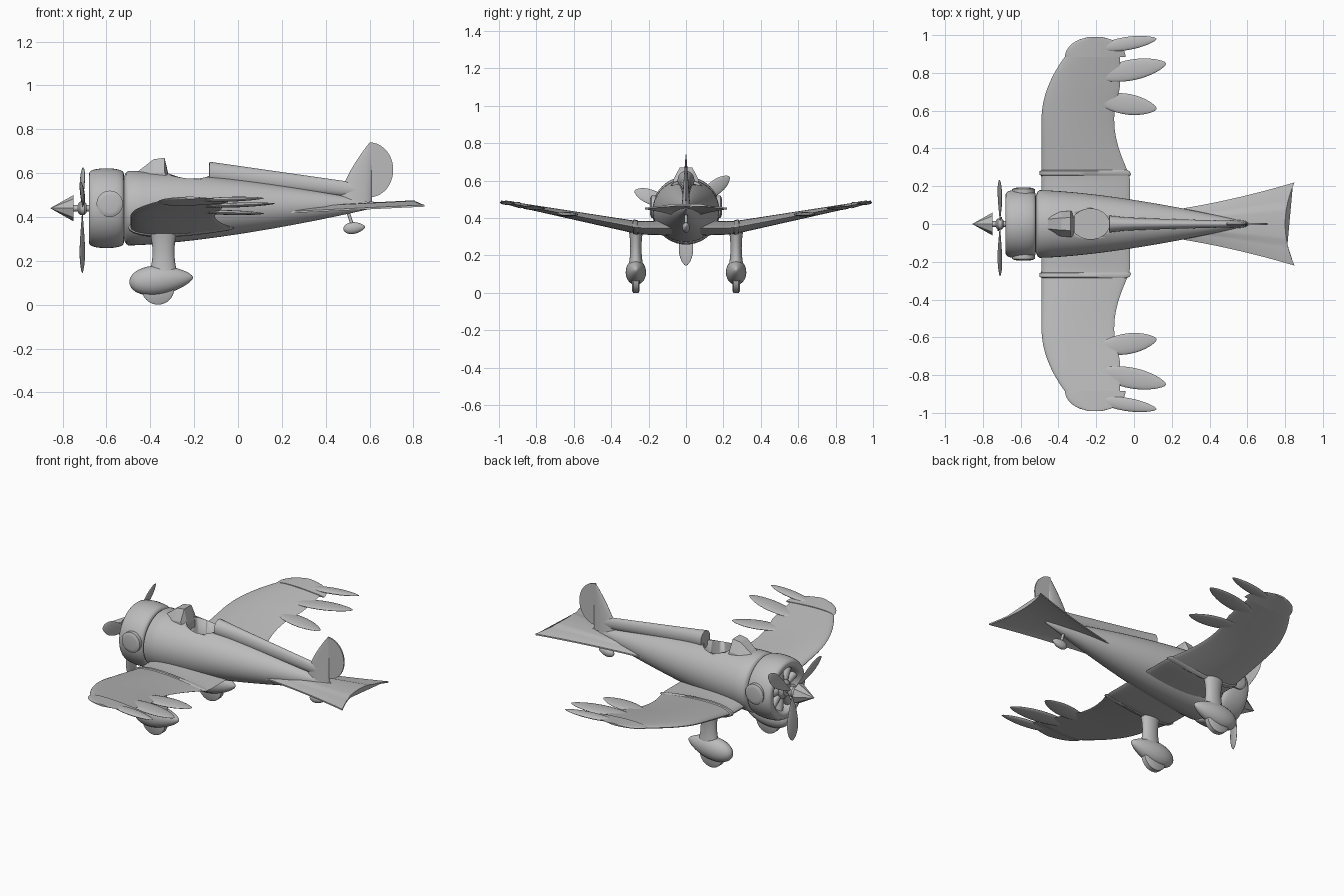
import bpy, bmesh
from math import sin, cos, pi, tau, sqrt, radians, copysign
from mathutils import Vector

cube = bpy.data.objects.get("Cube")
if cube:
    bpy.data.objects.remove(cube)

grey = bpy.data.materials.new("plain_grey")
grey.use_nodes = True
tone = (0.5, 0.5, 0.5, 1)
grey.diffuse_color = tone
grey.node_tree.nodes["Principled BSDF"].inputs["Base Color"].default_value = tone

X, Y, Z = Vector((1, 0, 0)), Vector((0, 1, 0)), Vector((0, 0, 1))
AXIS = 0.44


def fractions(count):
    """Evenly spaced values from zero to one."""
    return [i / (count - 1) for i in range(count)]


def loft(name, rings, mirror=False, angle=40):
    """Skin a list of equal point rings, cap the ends, shade smooth by angle."""
    bm = bmesh.new()
    rows = [[bm.verts.new(point) for point in points] for points in rings]
    count = len(rows[0])
    for first, second in zip(rows, rows[1:]):
        for i in range(count):
            j = (i + 1) % count
            bm.faces.new((first[i], first[j], second[j], second[i]))
    bm.faces.new(rows[0])
    bm.faces.new(rows[-1])
    bmesh.ops.recalc_face_normals(bm, faces=bm.faces)
    mesh = bpy.data.meshes.new(name)
    bm.to_mesh(mesh)
    bm.free()
    for polygon in mesh.polygons:
        polygon.use_smooth = True
    mesh.set_sharp_from_angle(angle=radians(angle))
    mesh.materials.append(grey)
    obj = bpy.data.objects.new(name, mesh)
    bpy.context.collection.objects.link(obj)
    if mirror:
        modifier = obj.modifiers.new("mirror", 'MIRROR')
        modifier.use_axis = (False, True, False)
    return obj


def ring(centre, u, v, width, height, count=32):
    turns = [tau * i / count for i in range(count)]
    return [Vector(centre) + u * width * cos(t) + v * height * sin(t) for t in turns]


def lathe(name, profile, count=48, **options):
    """Turn (x, radius) pairs around the engine axis."""
    return loft(name, [ring((x, 0, AXIS), Y, Z, r, r, count) for x, r in profile], **options)


def spindle(name, start, end, side, width, height, skew=1.0, fullness=0.6, mirror=False):
    """Teardrop between two points; skew moves the widest place along it."""
    start, end = Vector(start), Vector(end)
    along = (end - start).normalized()
    side = (side - along * side.dot(along)).normalized()
    up = along.cross(side)
    rings = []
    for f in fractions(18):
        t = (1 - cos(pi * (0.03 + 0.94 * f))) / 2
        size = sin(pi * t ** skew) ** fullness
        rings.append(ring(start.lerp(end, t), side, up, width * size, height * size, 20))
    return loft(name, rings, mirror)


# Fuselage with rounded front lip and cockpit opening
def body_ring(t, scale=1.0, shift=0.0):
    taper = 1 - t ** 1.5
    centre = (-0.5 + shift + 1.13 * t, 0, AXIS + 0.015 * t)
    return ring(centre, Y, Z, scale * (0.176 * taper + 0.003), scale * (0.17 * taper + 0.012 * t), 48)


body = loft("fuselage", [body_ring(0, 0.85, -0.02), body_ring(0, 0.96, -0.01)]
            + [body_ring(t) for t in fractions(20)])
cutter = loft("cockpit_cutter", [ring((-0.23, 0, z), X, Y, 0.1, 0.08) for z in (0.46, 0.8)])
cutter.hide_render = True
cutter.hide_viewport = True
cutter.display_type = 'WIRE'
cut = body.modifiers.new("cockpit", 'BOOLEAN')
cut.operation = 'DIFFERENCE'
cut.solver = 'EXACT'
cut.object = cutter


# Headrest fairing running back to the fin
def fairing_ring(t, scale=1.0):
    centre = (-0.14 + 0.01 * scale + 0.7 * t, 0, 0.6 - 0.08 * t)
    return ring(centre, Y, Z, scale * (0.045 - 0.028 * sqrt(t)), scale * (0.052 - 0.02 * t), 24)


loft("headrest_fairing", [fairing_ring(0, 0.8)] + [fairing_ring(t) for t in fractions(10)])


# Faceted windshield
def hoop(x, width, high):
    low = 0.54
    half = [(1, low), (0.9, (low + high) / 2), (0.45, high)]
    right = [Vector((x, width * y, z)) for y, z in half]
    left = [Vector((x, -width * y, z)) for y, z in reversed(half)]
    return right + left


loft("windshield", [hoop(-0.46, 0.055, 0.605), hoop(-0.385, 0.072, 0.663),
                    hoop(-0.335, 0.075, 0.67), hoop(-0.315, 0.072, 0.585)], angle=5)

# Engine cowling: rounded lip section swept from the back over to the inside
cowl = []
for f in fractions(24):
    a = pi * (1 - 1.5 * f)
    cowl.append((-0.6 - 0.08 * cos(a), 0.15 + 0.032 * copysign(abs(sin(a)) ** 0.6, sin(a))))
lathe("cowling", cowl)

# Radial engine inside the cowling
lathe("engine_hub", [(-0.6, 0.055), (-0.655, 0.055), (-0.675, 0.035)], 24)
for i in range(9):
    a = tau * i / 9
    out = Vector((0, cos(a), sin(a)))
    loft("engine_cylinder", [ring(Vector((-0.635, 0, AXIS)) + out * r, X, X.cross(out), 0.022, 0.022, 12)
                             for r in (0.04, 0.13)])

# Round stepped cover on each cowling side
loft("cowling_cover", [ring((-0.585, y, 0.46), X, Z, r, r) for y, r in
                       ((0.14, 0.06), (0.185, 0.06), (0.19, 0.05), (0.192, 0.04))], mirror=True)

# Spinner, shaft and three propeller blades
lathe("spinner", [(-0.855, 0.001), (-0.75, 0.06)], 8, angle=20)
lathe("propeller_shaft", [(-0.75, 0.015), (-0.66, 0.015)], 16)
lathe("propeller_hub", [(-0.73, 0.02), (-0.72, 0.03), (-0.7, 0.03), (-0.69, 0.02)], 20)
for degrees in (38, 159, 270):
    a = radians(degrees)
    out = Vector((0, cos(a), sin(a)))
    hub = Vector((-0.71, 0, AXIS))
    spindle("propeller_blade", hub, hub + out * 0.295, X.cross(out) + X / 4, 0.04, 0.008, skew=1.8)


# Wing rules: flat centre section, then rising; swept-back leading edge
def wing_z(y):
    return 0.347 + 0.19 * max(0, y - 0.25)


def leading(y):
    return -0.49 + 1.1 * max(0, y - 0.55) ** 2


def trailing(y):
    return -0.02 - 0.085 * sin(pi * max(0, min(y, 0.72) - 0.25) / 0.6)


def airfoil(y, lead, trail, thick):
    middle, half = (lead + trail) / 2, (trail - lead) / 2
    points = []
    for i in range(28):
        a = tau * i / 28
        rise = thick / 2 * sin(a) * (1 + cos(a) / 2)
        points.append(Vector((middle - half * cos(a), y, wing_z(y) + rise)))
    return points


def wing_section(y, grow=0.0):
    return airfoil(y, leading(y) - grow, trailing(y) + grow, 0.08 - 0.065 * y + grow)


def tip_section(t):
    half = 0.16 * sqrt(1 - 0.95 * t * t)
    return airfoil(0.885 + 0.105 * t, -0.205 - half, -0.205 + half, 0.03 - 0.02 * t)


loft("wing", [wing_section(0.9 * t) for t in fractions(25)], mirror=True)
loft("wing_strap", [wing_section(0.255), wing_section(0.26, 0.01),
                    wing_section(0.28, 0.01), wing_section(0.285)], mirror=True)
loft("wing_tip", [tip_section(t) for t in fractions(10)], mirror=True)

# Feather fingers on the trailing edge: root x, root y, tip x, tip y, half width
feathers = {"outer_feather": (-0.2, 0.93, 0.12, 0.98, 0.035),
            "middle_feather": (-0.2, 0.78, 0.17, 0.85, 0.055),
            "inner_feather": (-0.2, 0.66, 0.12, 0.61, 0.055)}
for name, (x, y, tip_x, tip_y, width) in feathers.items():
    spindle(name, (x, y, wing_z(y)), (tip_x, tip_y, wing_z(tip_y)), Y, width, 0.011, mirror=True)

# Landing gear: flared strut, teardrop wheel cover and wheel
GEAR = 0.268
strut = []
for t in fractions(9):
    flare = (2 * t - 1) ** 2
    strut.append(ring((-0.34, GEAR, 0.14 + 0.2 * t), X, Y, 0.05 + 0.015 * flare, 0.03 + 0.01 * flare, 24))
loft("gear_strut", strut, mirror=True)
spindle("wheel_cover", (-0.495, GEAR, 0.1), (-0.205, GEAR, 0.125), Y, 0.055, 0.068, skew=0.75, mirror=True)
loft("wheel", [ring((-0.365, GEAR + shift, 0.075), X, Z, r, r) for shift, r in
               ((-0.02, 0.066), (-0.014, 0.075), (0.014, 0.075), (0.02, 0.066))], mirror=True)

# Fin with a swept front edge, and a thin rounded rudder
fin = []
for t in fractions(10):
    half = 0.076 - 0.07 * t ** 1.5
    fin.append(ring((0.612 - half, 0, 0.47 + 0.27 * t), X, Y, half, 0.022 - 0.02 * t, 20))
loft("tail_fin", fin)


def rudder_outline(y):
    turns = [pi * (t - 0.5) for t in fractions(21)]
    return [Vector((0.6 + 0.108 * cos(a), y, 0.615 + 0.125 * sin(a))) for a in turns]


loft("rudder", [rudder_outline(-0.004), rudder_outline(0.004)])


# Fan-shaped tailplane with a raised middle
def fan_section(u):
    top, low = [], []
    width = 0.07 + 0.1 * u + 0.05 * u * u
    for f in fractions(21):
        v = 2 * f - 1
        x = 0.18 + u * (0.62 + 0.05 * v * v)
        z = 0.436 + 0.032 * u - 0.016 * v * v
        lift = 0.008 if abs(v) < 0.45 else 0.003
        top.append(Vector((x, v * width, z + lift)))
        low.append(Vector((x, v * width, z - 0.005)))
    return top + low[::-1]


loft("tailplane", [fan_section(u) for u in fractions(9)], angle=25)

# Tail wheel on a thin strut
loft("tail_wheel_strut", [ring((0.5, 0, 0.43), X, Y, 0.008, 0.008, 12),
                          ring((0.525, 0, 0.35), X, Y, 0.008, 0.008, 12)])
spindle("tail_wheel", (0.48, 0, 0.345), (0.58, 0, 0.355), Y, 0.02, 0.027, skew=0.8)
